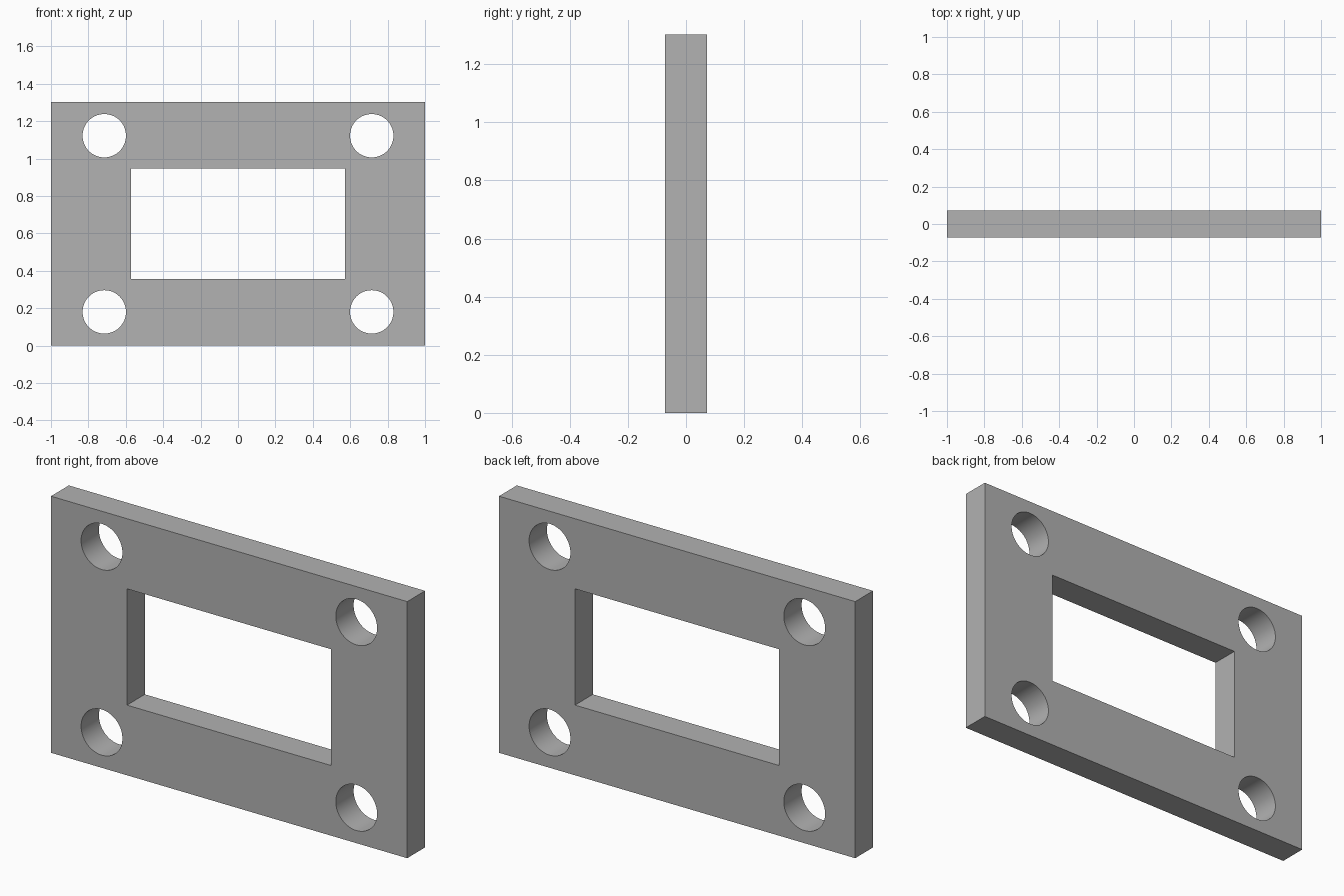
import bpy
import math

if "Cube" in bpy.data.objects:
    bpy.data.objects.remove(bpy.data.objects["Cube"], do_unlink=True)

WIDTH, DEPTH, HEIGHT = 2.0, 0.143, 1.302
MID = HEIGHT / 2
WINDOW_WIDTH, WINDOW_HEIGHT = 1.146, 0.59
HOLE_RADIUS, HOLE_X, HOLE_Z = 0.116, 0.715, 0.471

# Plain grey material
grey = bpy.data.materials.new("plain grey")
grey.use_nodes = True
colour = (0.445, 0.445, 0.445, 1)
grey.diffuse_color = colour
grey.node_tree.nodes["Principled BSDF"].inputs["Base Color"].default_value = colour


def box(name, size):
    bpy.ops.mesh.primitive_cube_add(size=1, location=(0, 0, MID))
    obj = bpy.context.object
    obj.name = name
    obj.scale = size
    bpy.ops.object.transform_apply(location=False, rotation=False, scale=True)
    obj.data.materials.append(grey)
    return obj


def hole(name, x, z):
    bpy.ops.mesh.primitive_cylinder_add(
        vertices=64, radius=HOLE_RADIUS, depth=DEPTH * 3,
        location=(x, 0, z), rotation=(math.pi / 2, 0, 0))
    obj = bpy.context.object
    obj.name = name
    obj.data.materials.append(grey)
    return obj


# Plate, rectangular window and four corner bolt holes
plate = box("mounting_plate", (WIDTH, DEPTH, HEIGHT))
cutters = [box("window_cutter", (WINDOW_WIDTH, DEPTH * 3, WINDOW_HEIGHT))]
for side, sx in (("left", 1), ("right", -1)):
    for level, sz in (("top", 1), ("bottom", -1)):
        cutters.append(hole(f"{level}_{side}_hole_cutter", sx * HOLE_X, MID + sz * HOLE_Z))

# Cut the openings, then discard the cutters
bpy.ops.object.select_all(action="DESELECT")
plate.select_set(True)
bpy.context.view_layer.objects.active = plate
for cutter in cutters:
    cutter.hide_render = True
    cut = plate.modifiers.new(cutter.name, "BOOLEAN")
    cut.operation = "DIFFERENCE"
    cut.solver = "EXACT"
    cut.object = cutter
    bpy.ops.object.modifier_apply(modifier=cut.name)
for cutter in cutters:
    bpy.data.objects.remove(cutter, do_unlink=True)

# Smooth hole walls with crisp rims
bpy.ops.object.shade_smooth_by_angle(angle=math.radians(30))
